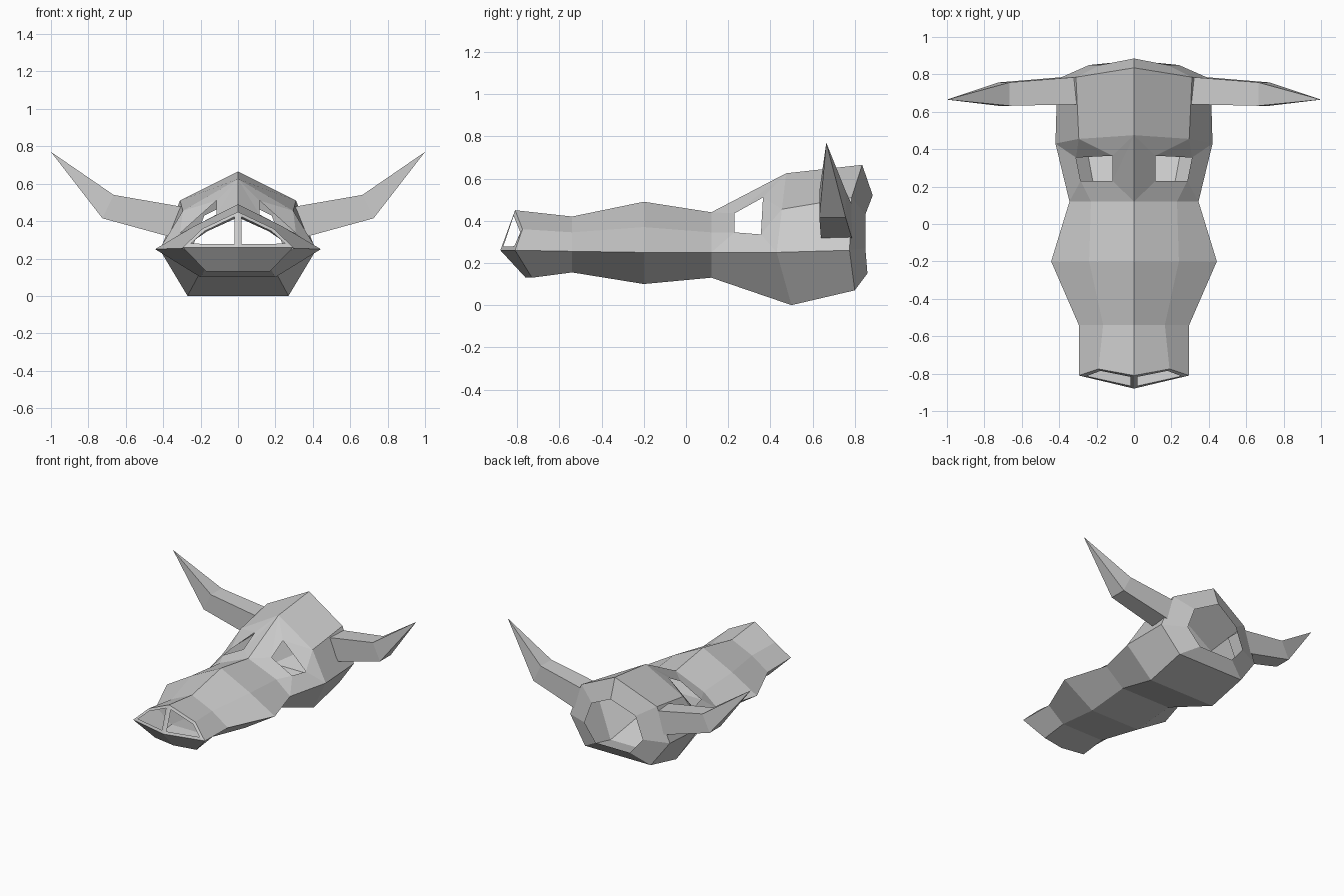
import bpy, bmesh
from mathutils import Vector

if "Cube" in bpy.data.objects:
    bpy.data.objects.remove(bpy.data.objects["Cube"])


def finish(name, bm):
    """Turn a right-half bmesh into a mirrored, flat-shaded object."""
    bmesh.ops.recalc_face_normals(bm, faces=bm.faces[:])
    me = bpy.data.meshes.new(name)
    bm.to_mesh(me)
    bm.free()
    ob = bpy.data.objects.new(name, me)
    bpy.context.collection.objects.link(ob)
    m = ob.modifiers.new("mirror", 'MIRROR')
    m.use_clip = True
    m.merge_threshold = 0.001
    return ob


# Skull half-sections, snout to back: top centre, shoulder, side, bottom corner, bottom centre
sections = [
    [(0, -.81, .45), (.19, -.775, .36), (.295, -.81, .26), (.17, -.73, .13), (0, -.76, .13)],
    [(0, -.54, .42), (.165, -.54, .345), (.295, -.54, .255), (.17, -.54, .155), (0, -.54, .155)],
    [(0, -.2, .49), (.24, -.2, .37), (.443, -.2, .25), (.2, -.2, .1), (0, -.2, .1)],
    [(0, .12, .44), (.23, .12, .345), (.345, .12, .25), (.2, .12, .13), (0, .12, .13)],
    [(0, .475, .625), (.295, .455, .455), (.42, .43, .25), (.27, .5, 0), (0, .5, 0)],
    [(0, .835, .665), (.31, .785, .51), (.41, .775, .26), (.27, .8, .07), (0, .8, .07)],
    [(0, .885, .52), (.18, .85, .43), (.24, .85, .27), (.14, .86, .15), (0, .86, .15)],
]
bm = bmesh.new()
S = [[bm.verts.new(p) for p in sec] for sec in sections]
for i in range(len(S) - 1):
    for j in range(4):
        if i == 3 and j < 2:      # left open for the eye socket
            continue
        bm.faces.new((S[i][j], S[i + 1][j], S[i + 1][j + 1], S[i][j + 1]))

# Eye socket: four corners joined to the surrounding brow and cheek
ea, eb, ec, ed = [bm.verts.new(p) for p in
                  [(.115, .23, .435), (.115, .365, .51), (.31, .355, .335), (.285, .23, .345)]]
t3, s3, d3 = S[3][:3]
t4, s4, d4 = S[4][:3]
for f in [(t3, ea, t4), (ea, eb, t4), (t3, s3, ed, ea), (t4, eb, s4), (eb, ec, s4),
          (s4, ec, d4), (ec, ed, d3, d4), (ed, s3, d3)]:
    bm.faces.new(f)

# Snout front: lower lip face and framed nostril opening
tip = bm.verts.new((0, -.88, .26))
bm.faces.new((tip, S[0][2], S[0][3], S[0][4]))
nostril = bm.faces.new((tip, S[0][0], S[0][1], S[0][2]))
bm.normal_update()
bmesh.ops.inset_individual(bm, faces=[nostril], thickness=.02, use_even_offset=True)
bmesh.ops.delete(bm, geom=[nostril], context='FACES')
finish("skull", bm)

# Horns: square sections bent upward to a point
bm = bmesh.new()
rings = []
for top, bottom, y0, y1 in [((.29, .475), (.36, .315), .64, .787),
                            ((.665, .54), (.725, .415), .632, .757)]:
    rings.append([bm.verts.new(p) for p in
                  [(top[0], y0, top[1]), (top[0], y1, top[1]),
                   (bottom[0], y1, bottom[1]), (bottom[0], y0, bottom[1])]])
point = bm.verts.new((1, .665, .77))
for k in range(4):
    n = (k + 1) % 4
    bm.faces.new((rings[0][k], rings[0][n], rings[1][n], rings[1][k]))
    bm.faces.new((rings[1][k], rings[1][n], point))
bm.faces.new(rings[0])
finish("horns", bm)
